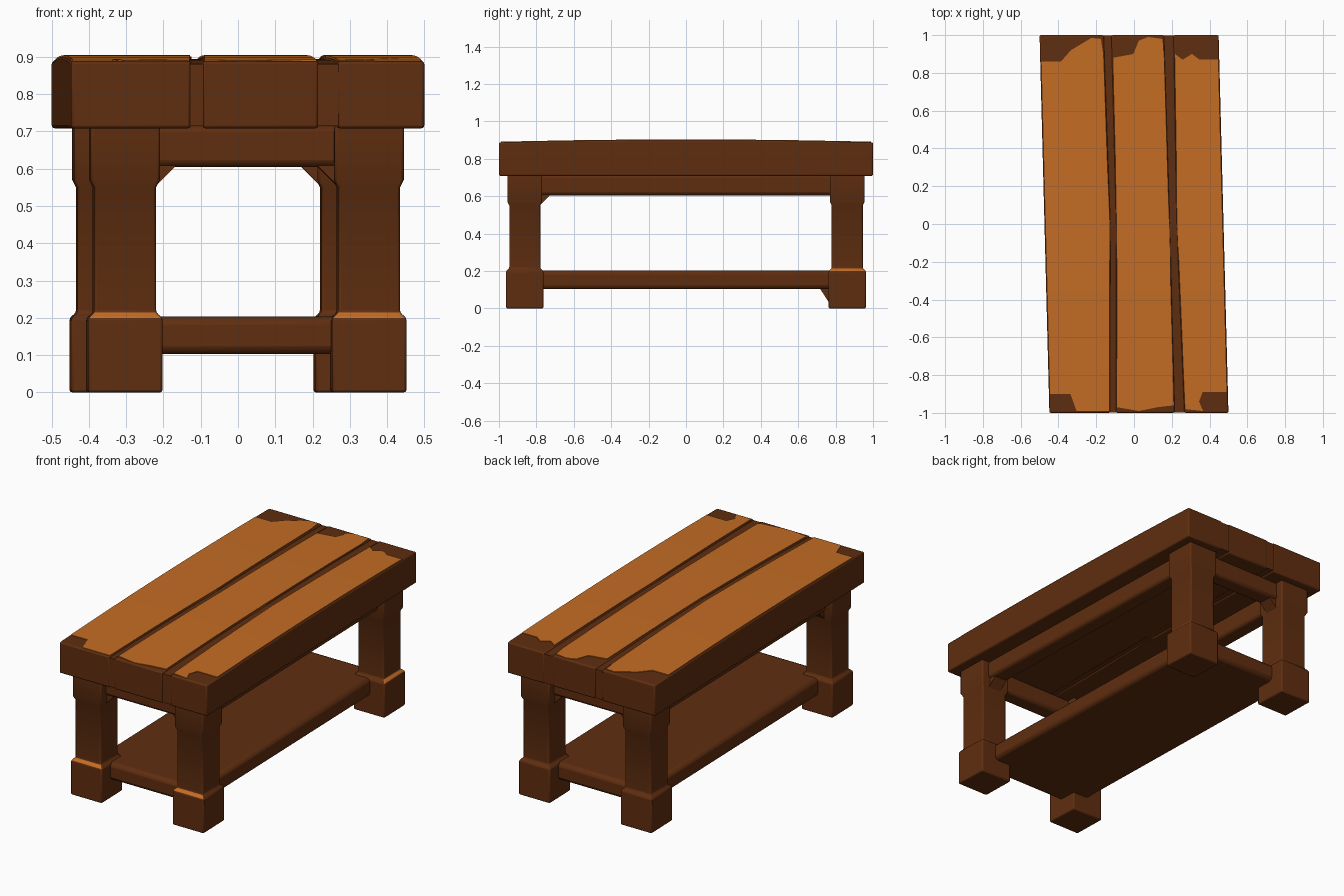
import bpy, bmesh
from mathutils import Vector

cube = bpy.data.objects.get("Cube")
if cube:
    bpy.data.objects.remove(cube, do_unlink=True)

SHEAR = -0.026      # the whole bench leans slightly in plan
parts = []


def make_material(name, colour):
    mat = bpy.data.materials.new(name)
    mat.use_nodes = True
    mat.diffuse_color = colour
    mat.node_tree.nodes["Principled BSDF"].inputs["Base Color"].default_value = colour
    return mat


dark_wood = make_material("dark_wood", (0.115, 0.027, 0.005, 1))
worn_wood = make_material("worn_orange_wood", (0.55, 0.15, 0.017, 1))


def finish(name, bm, materials, bevel=0.0, segments=2):
    """Skew the mesh, turn it into an object and round its edges."""
    for v in bm.verts:
        v.co.x += SHEAR * v.co.y
    bmesh.ops.recalc_face_normals(bm, faces=bm.faces[:])
    mesh = bpy.data.meshes.new(name)
    bm.to_mesh(mesh)
    bm.free()
    for mat in materials:
        mesh.materials.append(mat)
    obj = bpy.data.objects.new(name, mesh)
    bpy.context.collection.objects.link(obj)
    if bevel:
        mod = obj.modifiers.new("rounded_edges", "BEVEL")
        mod.width = bevel
        mod.segments = segments
        mod.limit_method = "ANGLE"
        mod.angle_limit = 0.5
    parts.append(obj)
    return obj


def prism(name, outline, low, high, mat=dark_wood, bevel=0.0, crown=0.0, crown_base=False):
    """Extrude a plan outline upwards; crown raises the middle of its length."""
    bm = bmesh.new()
    base = bm.faces.new([bm.verts.new((x, y, low)) for x, y in outline])
    top = bmesh.ops.extrude_face_region(bm, geom=[base])["geom"]
    for v in top:
        if isinstance(v, bmesh.types.BMVert):
            v.co.z = high
    if crown:
        for y in (-0.6, -0.3, 0, 0.3, 0.6):
            geom = bm.verts[:] + bm.edges[:] + bm.faces[:]
            bmesh.ops.bisect_plane(bm, geom=geom, plane_co=(0, y, 0), plane_no=(0, 1, 0))
        for v in bm.verts:
            if crown_base or v.co.z > (low + high) / 2:
                v.co.z += crown * (1 - v.co.y ** 2)
    return finish(name, bm, [mat], bevel)


def box(name, centre, half, bevel=0.01):
    x, y, z = centre
    a, b, c = half
    outline = [(x - a, y - b), (x + a, y - b), (x + a, y + b), (x - a, y + b)]
    return prism(name, outline, z - c, z + c, bevel=bevel)


def brace(name, corner, along, drop, run, half=0.04):
    """Triangular corner block running along one axis from a leg."""
    corner, along = Vector(corner), Vector(along)
    side = Vector((along.y, -along.x, 0)) * half
    tri = [corner, corner + along * run, corner + Vector((0, 0, drop))]
    bm = bmesh.new()
    near = [bm.verts.new(p - side) for p in tri]
    far = [bm.verts.new(p + side) for p in tri]
    bm.faces.new(near)
    bm.faces.new(far)
    for i in range(3):
        j = (i + 1) % 3
        bm.faces.new((near[i], near[j], far[j], far[i]))
    finish(name, bm, [dark_wood])


# Tabletop: three thick boards with dark seams between them
CROWN = 0.013
seam_a = [((-0.134, -0.094), 1), ((-0.125, -0.095), 0), ((-0.152, -0.122), -1)]
seam_b = [((0.185, 0.235), 1), ((0.19, 0.225), 0), ((0.19, 0.24), -1)]
left_edge = [((0, -0.474), 1), ((0, -0.474), -1)]
right_edge = [((0.474, 0), 1), ((0.474, 0), -1)]


def between(west, east):
    return [(w[1], y) for w, y in west] + [(e[0], y) for e, y in reversed(east)]


for label, west, east in (("right", left_edge, seam_a), ("middle", seam_a, seam_b),
                          ("left", seam_b, right_edge)):
    prism("top_board_" + label, between(west, east), 0.708, 0.888,
          bevel=0.008, crown=CROWN)

for label, seam in (("right", seam_a), ("left", seam_b)):
    strip = [(s[0] - 0.01, y * 0.998) for s, y in seam]
    strip += [(s[1] + 0.01, y * 0.998) for s, y in reversed(seam)]
    prism("seam_filler_" + label, strip, 0.714, 0.881, crown=CROWN)

# Worn lighter surface on each board, with dark patches left at the ends
worn_outlines = {
    "right": [(-0.467, 0.86), (-0.365, 0.86), (-0.31, 0.92), (-0.2, 0.985), (-0.15, 0.98),
              (-0.14, 0.9), (-0.129, 0), (-0.156, -0.99), (-0.33, -0.99), (-0.36, -0.9),
              (-0.467, -0.9)],
    "middle": [(-0.087, 0.88), (0.02, 0.9), (0.05, 0.97), (0.1, 0.99), (0.175, 0.98),
               (0.183, 0.9), (0.186, 0), (0.186, -0.96), (0.1, -0.97), (0, -0.99),
               (-0.115, -0.97), (-0.091, 0)],
    "left": [(0.24, 0.9), (0.28, 0.87), (0.33, 0.9), (0.37, 0.87), (0.467, 0.87),
             (0.467, -0.89), (0.34, -0.89), (0.32, -0.94), (0.34, -0.99), (0.245, -0.98),
             (0.229, 0)],
}
for label, outline in worn_outlines.items():
    prism("worn_surface_" + label, outline, 0.885, 0.891, worn_wood,
          crown=CROWN, crown_base=True)

# Legs: square sections with a block foot and a wider head
LEG_X, LEG_Y = 0.327, 0.862
LEG_PROFILE = [(0, 0.1), (0.2, 0.1), (0.214, 0.083), (0.55, 0.083), (0.57, 0.093), (0.715, 0.093)]


def leg(name, sx, sy):
    bm = bmesh.new()
    corners = ((-1, -1), (1, -1), (1, 1), (-1, 1))
    rings = [[bm.verts.new((sx * LEG_X + cx * r, sy * LEG_Y + cy * r, z)) for cx, cy in corners]
             for z, r in LEG_PROFILE]
    bm.faces.new(rings[0])
    bm.faces.new(rings[-1])
    # The worn ledge is on the front of front legs and the outer side of one back leg
    worn_side = 0 if sy < 0 else (1 if sx > 0 else None)
    for level, (lower, upper) in enumerate(zip(rings, rings[1:])):
        for i in range(4):
            j = (i + 1) % 4
            face = bm.faces.new((lower[i], lower[j], upper[j], upper[i]))
            face.material_index = int(level == 1 and i == worn_side)
    finish(name, bm, [dark_wood, worn_wood], bevel=0.007)


for sy, end in ((-1, "front"), (1, "back")):
    for sx, side in ((1, "left"), (-1, "right")):
        leg(f"{end}_{side}_leg", sx, sy)
        # Blocks under the upper rails, against each leg
        brace(f"{end}_{side}_end_brace", (sx * (LEG_X - 0.08), sy * LEG_Y, 0.61),
              (-sx, 0, 0), -0.06, 0.06)
        if sy < 0:
            brace(f"{end}_{side}_side_brace", (sx * LEG_X, sy * (LEG_Y - 0.08), 0.61),
                  (0, -sy, 0), -0.06, 0.06)
    # Upper end rail
    box(f"{end}_upper_rail", (0, sy * LEG_Y, 0.66), (LEG_X, 0.05, 0.055), 0.018)

# Upper side rails
for sx, side in ((1, "left"), (-1, "right")):
    box(f"{side}_upper_rail", (sx * LEG_X, 0, 0.66), (0.05, LEG_Y, 0.055), 0.018)

# Lower shelf, and the odd block beneath it at one back leg
box("lower_shelf", (0, 0, 0.153), (0.335, 0.88, 0.05), 0.022)
brace("back_right_shelf_brace", (-LEG_X, LEG_Y - 0.09, 0.105), (0, -1, 0), -0.085, 0.055)

# Smooth the rounded edges while keeping corners crisp
bpy.ops.object.select_all(action="DESELECT")
for obj in parts:
    obj.select_set(True)
bpy.context.view_layer.objects.active = parts[0]
bpy.ops.object.shade_smooth_by_angle(angle=0.6)
